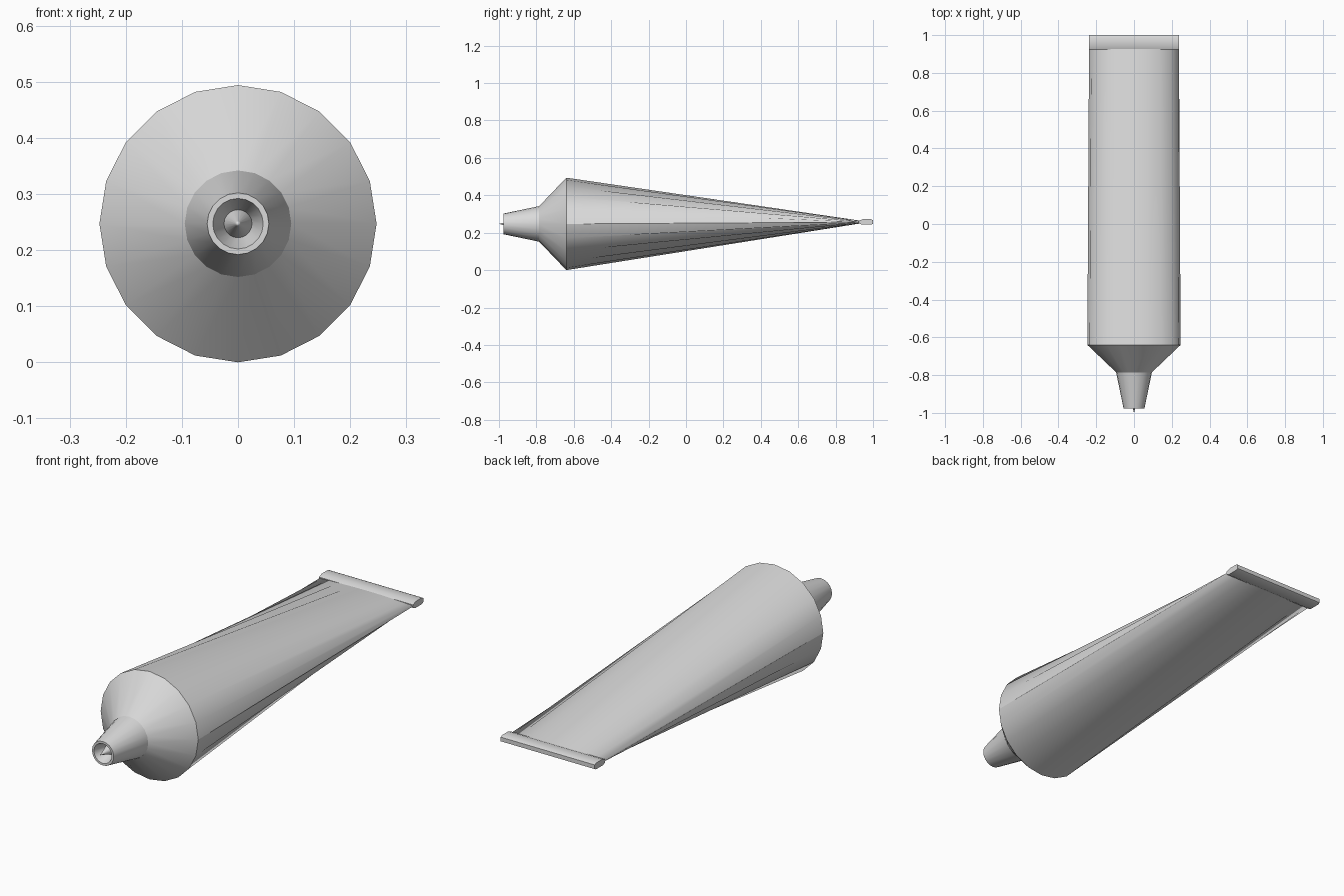
import bpy, bmesh
from math import sin, cos, tau, radians

if "Cube" in bpy.data.objects:
    bpy.data.objects.remove(bpy.data.objects["Cube"], do_unlink=True)

SIDES = 20
AXIS_Z = 0.247

grey = bpy.data.materials.new("light grey")
grey.use_nodes = True
colour = (0.7, 0.7, 0.7, 1)
grey.diffuse_color = colour
grey.node_tree.nodes["Principled BSDF"].inputs["Base Color"].default_value = colour


def finish(bm, name):
    bmesh.ops.remove_doubles(bm, verts=bm.verts, dist=0.0002)
    mesh = bpy.data.meshes.new(name)
    bm.to_mesh(mesh)
    bm.free()
    mesh.materials.append(grey)
    obj = bpy.data.objects.new(name, mesh)
    bpy.context.collection.objects.link(obj)
    bpy.ops.object.select_all(action='DESELECT')
    obj.select_set(True)
    bpy.context.view_layer.objects.active = obj
    bpy.ops.object.shade_smooth_by_angle(angle=radians(30))
    return obj


def loft(name, rings):
    """Skin elliptical rings (y, half width, half height, centre z)."""
    bm = bmesh.new()
    previous = None
    for y, rx, rz, cz in rings:
        ring = [bm.verts.new((rx * sin(tau * i / SIDES), y, cz + rz * cos(tau * i / SIDES)))
                for i in range(SIDES)]
        if previous:
            for i in range(SIDES):
                j = (i + 1) % SIDES
                bm.faces.new((previous[i], previous[j], ring[j], ring[i]))
        previous = ring
    return finish(bm, name)


def turned(name, profile):
    return loft(name, [(y, r, r, AXIS_Z) for y, r in profile])


# Nozzle with a hollow mouth and a piercing point inside
turned("nozzle", [(-1.0, 0), (-0.98, 0.005), (-0.92, 0.025), (-0.977, 0.045),
                  (-0.977, 0.055), (-0.785, 0.095)])

# Conical shoulder between nozzle and tube
turned("shoulder", [(-0.785, 0.095), (-0.64, AXIS_Z)])

# Round tube pressed flat towards the back
loft("tube_body", [(-0.64, AXIS_Z, AXIS_Z, AXIS_Z), (0.935, 0.238, 0.007, 0.257)])

# Folded crimp sealing the flat end
profile = [(0.925, 0.25), (0.925, 0.264), (0.945, 0.272), (0.99, 0.272),
           (1.0, 0.267), (1.0, 0.248), (0.99, 0.243), (0.94, 0.243)]
bm = bmesh.new()
face = bm.faces.new([bm.verts.new((-0.238, y, z)) for y, z in profile])
side = bmesh.ops.extrude_face_region(bm, geom=[face])
bmesh.ops.translate(bm, vec=(0.476, 0, 0),
                    verts=[v for v in side["geom"] if isinstance(v, bmesh.types.BMVert)])
bmesh.ops.recalc_face_normals(bm, faces=bm.faces)
finish(bm, "crimp")
